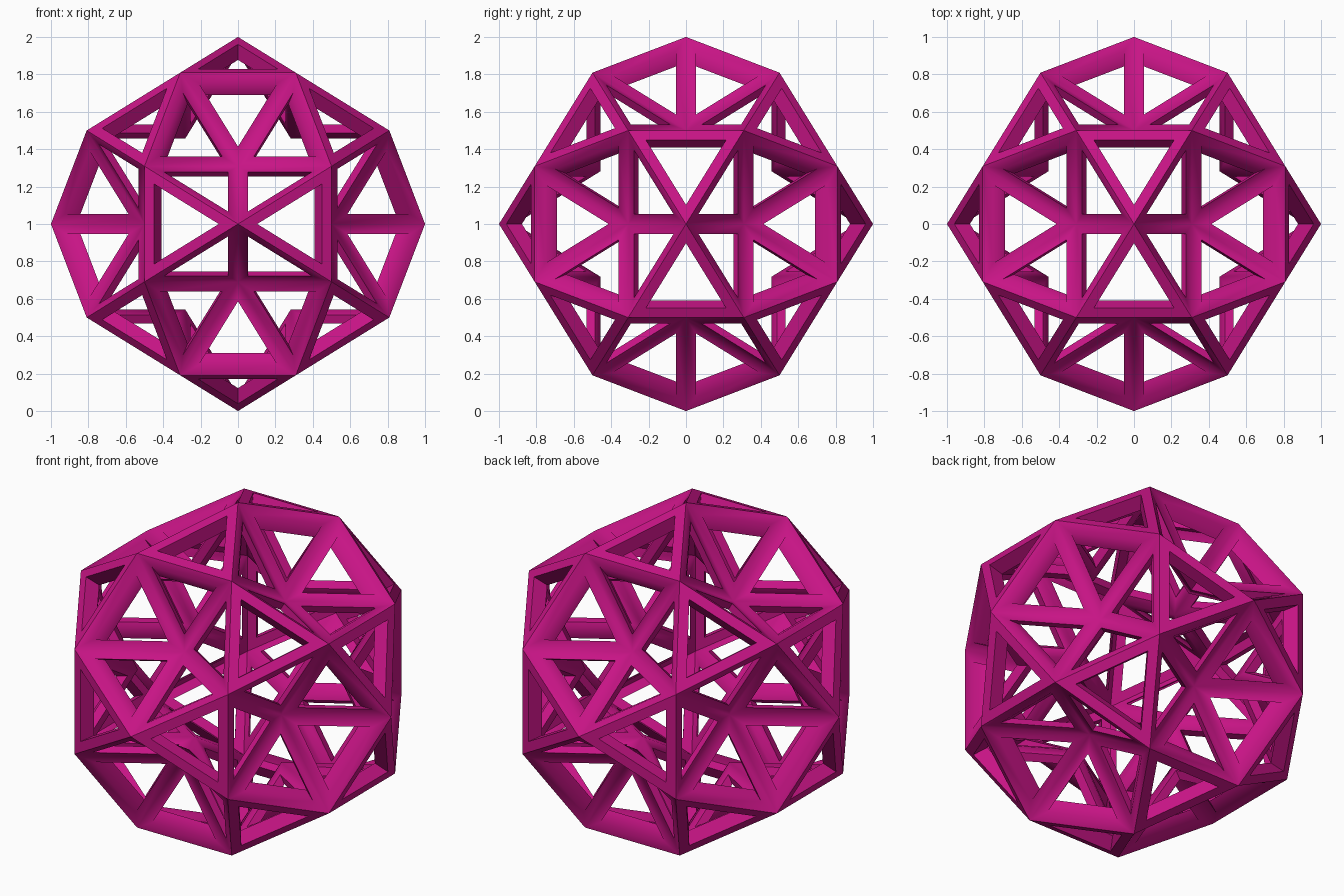
import bpy, bmesh
from mathutils import Vector

if "Cube" in bpy.data.objects:
    bpy.data.objects.remove(bpy.data.objects["Cube"])

PHI = (1 + 5 ** 0.5) / 2
A, B, C = 0.5, PHI / 2, 0.5 / PHI
BAR = 0.055       # frame width on each face
INNER = 0.913     # inner shell scale
DENT = 0.588      # radius of the sunken pentagon centres

# Icosidodecahedron from its symmetric corner points
bm = bmesh.new()
signs = (-1, 1)
for i in range(3):
    for s in signs:
        p = [0, 0, 0]
        p[i] = s
        bm.verts.new(p)
    for sx in signs:
        for sy in signs:
            for sz in signs:
                q = (sx * A, sy * B, sz * C)
                bm.verts.new((q[i], q[(i + 1) % 3], q[(i + 2) % 3]))
bmesh.ops.convex_hull(bm, input=bm.verts[:])
bmesh.ops.dissolve_limit(bm, angle_limit=0.02, verts=bm.verts[:], edges=bm.edges[:])

# Sink each pentagon into a five-sided pit
pentagons = [f for f in bm.faces if len(f.verts) == 5]
for v in bmesh.ops.poke(bm, faces=pentagons)["verts"]:
    v.co = v.co.normalized() * DENT
bmesh.ops.recalc_face_normals(bm, faces=bm.faces[:])

# Cut a triangular window in every face
panes = bm.faces[:]
bmesh.ops.inset_individual(bm, faces=panes, thickness=BAR, use_even_offset=True)
bmesh.ops.delete(bm, geom=panes, context='FACES')

# Inner shell scaled towards the middle, joined by window walls
outer_faces = bm.faces[:]
rims = [(e.verts[0], e.verts[1]) for e in bm.edges if e.is_boundary]
inner = {v: bm.verts.new(v.co * INNER) for v in bm.verts[:]}
for f in outer_faces:
    bm.faces.new([inner[v] for v in reversed(f.verts)])
for a, b in rims:
    bm.faces.new((a, b, inner[b], inner[a]))
bmesh.ops.recalc_face_normals(bm, faces=bm.faces[:])
bmesh.ops.translate(bm, verts=bm.verts[:], vec=Vector((0, 0, 1)))

mesh = bpy.data.meshes.new("lattice_ball")
bm.to_mesh(mesh)
bm.free()
ball = bpy.data.objects.new("lattice_ball", mesh)
bpy.context.collection.objects.link(ball)
mat = bpy.data.materials.new("magenta")
mat.diffuse_color = (0.57, 0.007, 0.235, 1)
mat.use_nodes = True
mat.node_tree.nodes["Principled BSDF"].inputs["Base Color"].default_value = mat.diffuse_color
mesh.materials.append(mat)

# Soft shading across the shallow folds only
bpy.context.view_layer.objects.active = ball
ball.select_set(True)
bpy.ops.object.shade_smooth_by_angle(angle=0.7)
